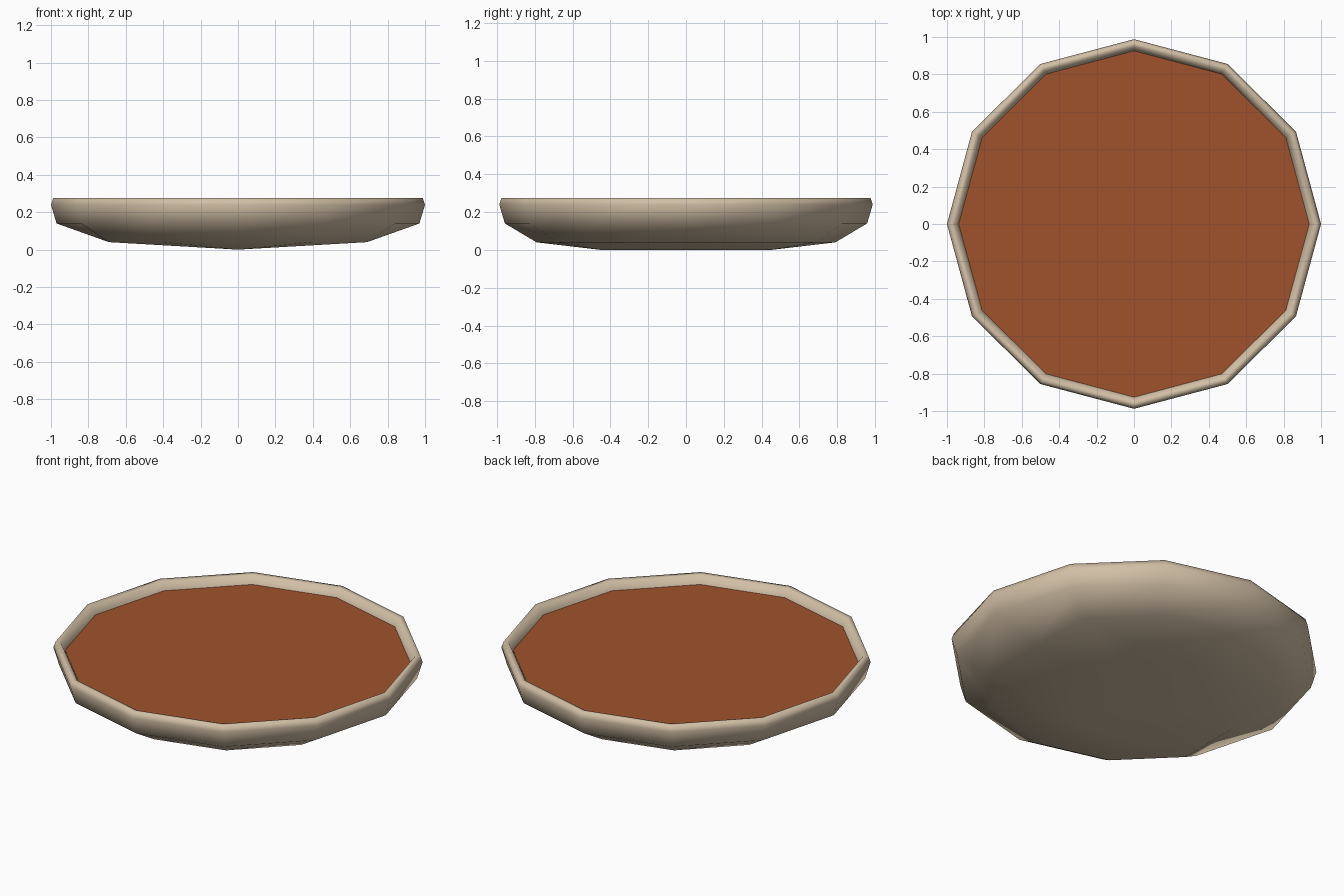
import bpy, bmesh, math

if "Cube" in bpy.data.objects:
    bpy.data.objects.remove(bpy.data.objects["Cube"])

SIDES = 12
Y_SCALE = 0.988  # the model is very slightly narrower in y


def material(name, rgb):
    m = bpy.data.materials.new(name)
    m.diffuse_color = (*rgb, 1)
    m.use_nodes = True
    m.node_tree.nodes["Principled BSDF"].inputs["Base Color"].default_value = m.diffuse_color
    return m


def ring(bm, r, z):
    steps = [math.tau * i / SIDES for i in range(SIDES)]
    return [bm.verts.new((r * math.cos(a), r * Y_SCALE * math.sin(a), z)) for a in steps]


def bridge(bm, a, b):
    for i in range(SIDES):
        j = (i + 1) % SIDES
        bm.faces.new((a[i], a[j], b[j], b[i]))


def finish(bm, name, mat, smooth):
    mesh = bpy.data.meshes.new(name)
    bm.to_mesh(mesh)
    bm.free()
    obj = bpy.data.objects.new(name, mesh)
    bpy.context.collection.objects.link(obj)
    mesh.materials.append(mat)
    for p in mesh.polygons:
        p.use_smooth = smooth
    return obj


clay = material("pale clay", (0.638, 0.520, 0.376))
soup = material("brown soup", (0.352, 0.084, 0.026))

# Bowl: outer wall from the foot up, over the rim and down the inside (radius, height)
profile = [(0.80, 0.04), (0.97, 0.14), (1.0, 0.24), (0.988, 0.275), (0.96, 0.272),
           (0.938, 0.225), (0.91, 0.15), (0.78, 0.08), (0.44, 0.05)]
bm = bmesh.new()
rings = [ring(bm, r, z) for r, z in profile]
for v in rings[0]:  # the foot is cut straight at the left and right ends
    v.co.x = max(-0.69, min(0.69, v.co.x))
for a, b in zip(rings, rings[1:]):
    bridge(bm, a, b)
bm.faces.new(rings[-1])

# Shallow keel underneath: the foot ring closes onto a ridge along y
keel = []
for v in rings[0]:
    s = 0 if abs(v.co.y) < 0.01 else math.copysign(0.45, v.co.y)
    keel.append(bm.verts.new((0, s, 0)))
bridge(bm, keel, rings[0])
bmesh.ops.remove_doubles(bm, verts=bm.verts[:], dist=0.001)
bmesh.ops.recalc_face_normals(bm, faces=bm.faces[:])
finish(bm, "bowl", clay, True)

# Soup surface: a flat twelve-sided disc just below the rim
bm = bmesh.new()
bm.faces.new(ring(bm, 0.937, 0.225))
finish(bm, "soup_surface", soup, False)
